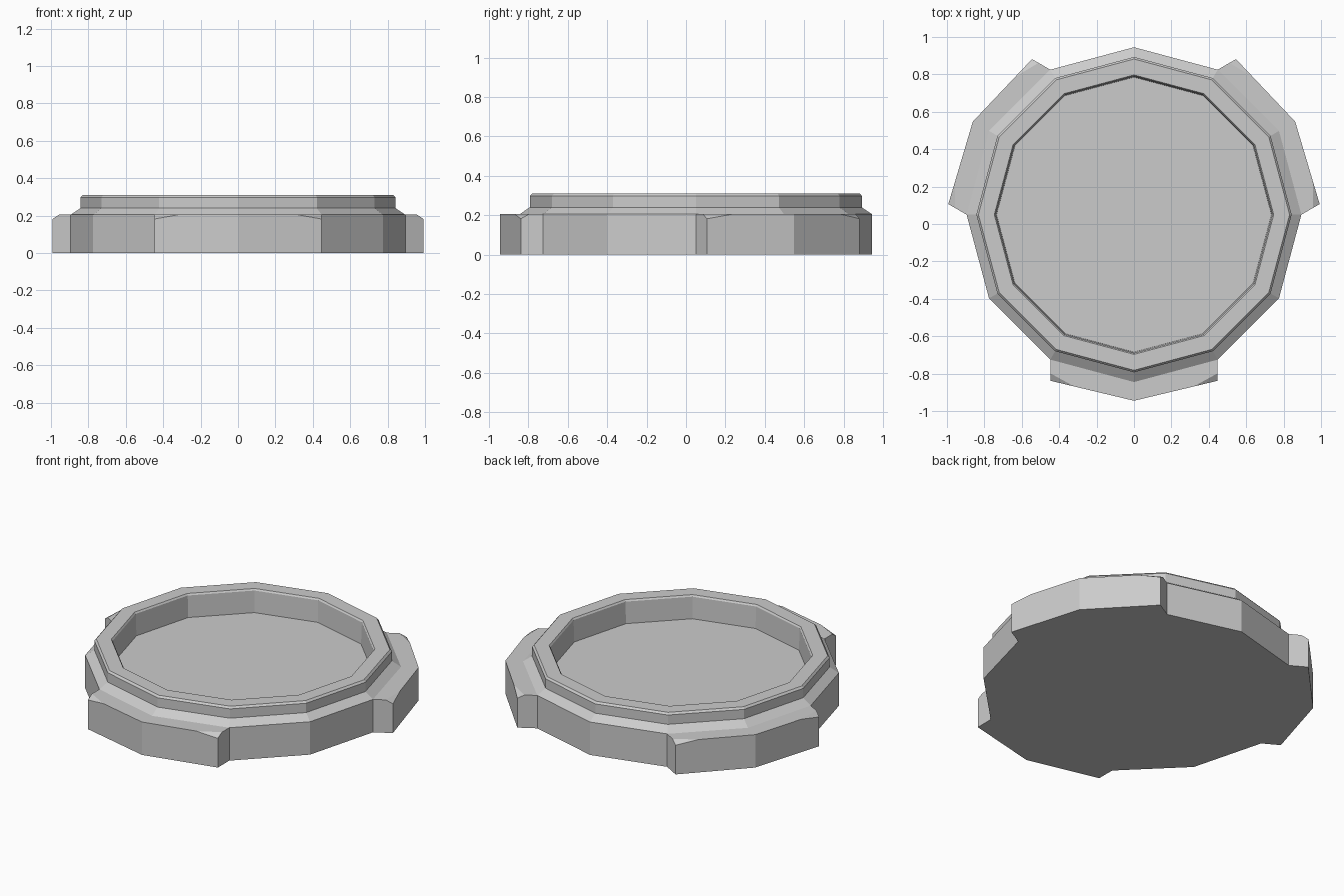
import bpy, bmesh, math
from mathutils import Matrix, Vector

if "Cube" in bpy.data.objects:
    bpy.data.objects.remove(bpy.data.objects["Cube"])

SIDES = 12
CY = 0.05          # ring centre in y


def finish(name, bm):
    bmesh.ops.recalc_face_normals(bm, faces=bm.faces)
    me = bpy.data.meshes.new(name)
    bm.to_mesh(me)
    bm.free()
    ob = bpy.data.objects.new(name, me)
    ob.location.y = CY
    bpy.context.collection.objects.link(ob)
    return ob


# Twelve-sided dish: stepped outer wall, rim, recessed floor
profile = [(0.895, 0), (0.895, 0.205), (0.843, 0.24), (0.843, 0.298), (0.832, 0.31),
           (0.747, 0.31), (0.74, 0.30), (0.735, 0.165)]
bm = bmesh.new()
rings = []
for r, z in profile:
    rings.append([bm.verts.new((r * math.sin(math.tau * i / SIDES),
                                r * math.cos(math.tau * i / SIDES), z))
                  for i in range(SIDES)])
for a, b in zip(rings, rings[1:]):
    for i in range(SIDES):
        j = (i + 1) % SIDES
        bm.faces.new((a[i], a[j], b[j], b[i]))
bm.faces.new(rings[0])
bm.faces.new(rings[-1])
finish("dish_body", bm)


# Raised grip lug with clipped top corners, against two sides of the dish
def lug(name, angle):
    w, h = 0.4475, 0.205
    inner, mid_in, mid_out, edge = -0.775, -0.895, -0.995, -0.888
    bm = bmesh.new()
    v = lambda x, y, z: bm.verts.new((x, y, z))
    mi0, mi1 = v(0, mid_in, 0), v(0, mid_in, h)
    mo0, mo1 = v(0, mid_out, 0), v(0, mid_out, h)
    half = []
    for s in (-1, 1):
        i0, i1 = v(s * w, inner, 0), v(s * w, inner, h)
        o0, o1 = v(s * w, edge, 0), v(s * w, edge, 0.182)
        a = v(s * w, edge + 0.04, h)
        b = v(s * 0.32, edge + (mid_out - edge) * (w - 0.32) / w, h)
        bm.faces.new((mi0, i0, o0, mo0))          # underside
        bm.faces.new((mi1, i1, a, b, mo1))        # top
        bm.faces.new((i0, o0, o1, a, i1))         # end
        bm.faces.new((o0, mo0, mo1, b, o1))       # outer face
        bm.faces.new((a, o1, b))                  # clipped corner
        bm.faces.new((mi0, mi1, i1, i0))          # inner face
    bmesh.ops.rotate(bm, verts=bm.verts, cent=Vector((0, 0, 0)),
                     matrix=Matrix.Rotation(angle, 3, 'Z'))
    finish(name, bm)


for k, side in enumerate(("front", "right", "left")):
    lug("grip_lug_" + side, k * math.tau / 3)
